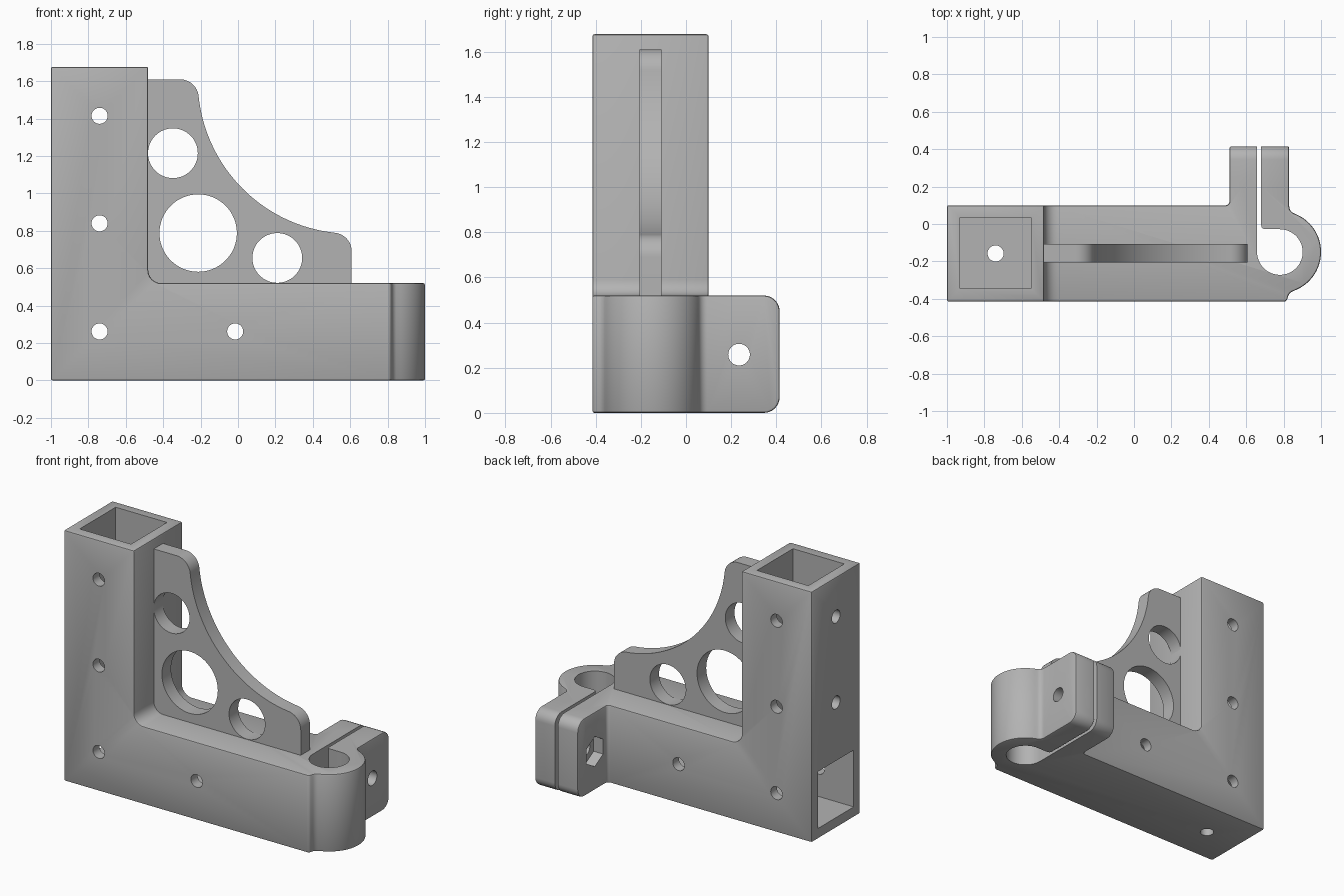
import bpy
import bmesh
from math import sin, cos, tan, pi, radians
from mathutils import Vector

old = bpy.data.objects.get("Cube")
if old:
    bpy.data.objects.remove(old)

grey = bpy.data.materials.new("grey plastic")
grey.use_nodes = True
grey.diffuse_color = (0.45, 0.45, 0.45, 1)
grey.node_tree.nodes["Principled BSDF"].inputs["Base Color"].default_value = (0.45, 0.45, 0.45, 1)


def arc(cx, cy, r, start, end, steps=24):
    angles = [radians(start + (end - start) * i / steps) for i in range(steps + 1)]
    return [(cx + r * cos(a), cy + r * sin(a)) for a in angles]


def rounded(corners, steps=6):
    """Outline through corners (x, y[, radius]) with round fillets."""
    out = []
    for i, c in enumerate(corners):
        p = Vector(c[:2])
        r = c[2] if len(c) > 2 else 0
        if r == 0:
            out.append(tuple(p))
            continue
        a = (Vector(corners[i - 1][:2]) - p).normalized()
        b = (Vector(corners[(i + 1) % len(corners)][:2]) - p).normalized()
        half = a.angle(b) / 2
        centre = p + (a + b).normalized() * r / sin(half)
        s, e = p + a * r / tan(half) - centre, p + b * r / tan(half) - centre
        for k in range(steps + 1):
            t = k / steps
            d = s * sin((1 - t) * (pi - 2 * half)) + e * sin(t * (pi - 2 * half))
            out.append(tuple(centre + d.normalized() * r))
    return out


def extrude(name, outline, axis, low, high):
    """Prism of a 2D outline along one axis; the other two keep their order."""
    place = {"x": lambda u, v, w: (w, u, v),
             "y": lambda u, v, w: (u, w, v),
             "z": lambda u, v, w: (u, v, w)}[axis]
    bm = bmesh.new()
    face = bm.faces.new([bm.verts.new(place(u, v, low)) for u, v in outline])
    new = bmesh.ops.extrude_face_region(bm, geom=[face])["geom"]
    # the starting face stays behind as the far cap only if it is rebuilt
    move = Vector(place(0, 0, high - low))
    bmesh.ops.translate(bm, vec=move, verts=[g for g in new if isinstance(g, bmesh.types.BMVert)])
    bmesh.ops.holes_fill(bm, edges=[e for e in bm.edges if e.is_boundary])
    bmesh.ops.recalc_face_normals(bm, faces=bm.faces)
    mesh = bpy.data.meshes.new(name)
    bm.to_mesh(mesh)
    bm.free()
    mesh.materials.append(grey)
    obj = bpy.data.objects.new(name, mesh)
    bpy.context.collection.objects.link(obj)
    return obj


def apply(obj, mod):
    bpy.context.view_layer.objects.active = obj
    bpy.ops.object.modifier_apply(modifier=mod.name)


def combine(obj, other, operation="DIFFERENCE"):
    mod = obj.modifiers.new("combine", "BOOLEAN")
    mod.operation = operation
    mod.solver = "EXACT"
    mod.object = other
    apply(obj, mod)
    bpy.data.objects.remove(other)


def drill(obj, axis, u, v, r, low, high, sides=32, turn=0):
    outline = arc(u, v, r, turn, turn + 360, sides)[:-1]
    combine(obj, extrude("drill", outline, axis, low, high))


def box_cut(obj, x, y, z):
    combine(obj, extrude("pocket", [(x[0], y[0]), (x[1], y[0]), (x[1], y[1]), (x[0], y[1])], "z", *z))


FRONT, BACK, TAB = -0.415, 0.1, 0.415
ARM, TOP, POST = 0.52, 1.677, -0.48
MID = (FRONT + BACK) / 2
RING = (0.78, -0.15)

# Body: L-shaped front outline, trimmed by the plan and by the rounded tab ends
body = extrude("bracket_body", rounded([
    (-1.1, -0.1), (1.1, -0.1), (1.1, ARM), (POST, ARM, 0.07), (POST, TOP), (-1.1, TOP)]), "y", -0.6, 0.6)
plan = rounded([(-1, FRONT), (0.815, FRONT, 0.02), (0.83, -0.368, 0.04),
                *arc(*RING, 0.22, -66, 66, 30),
                (0.83, 0.068, 0.04), (0.83, 0.5), (0.51, 0.5), (0.51, BACK, 0.02), (-1, BACK)])
combine(body, extrude("plan", plan, "z", -1, 2), "INTERSECT")
side = rounded([(-1, 0), (TAB, 0, 0.07), (TAB, ARM, 0.07), (0.2, ARM), (0.2, 3), (-1, 3)])
combine(body, extrude("side", side, "x", -2, 2), "INTERSECT")

# Softened outer edges
soft = body.modifiers.new("soft_edges", "BEVEL")
soft.width = 0.01
soft.segments = 2
soft.angle_limit = radians(40)
soft.use_clamp_overlap = False
apply(body, soft)

# Square tube sockets from the top and from the end
box_cut(body, (-0.93, -0.55), (-0.345, 0.035), (ARM, 2))
box_cut(body, (-1.2, 0.33), (-0.345, 0.035), (0.07, 0.45))

# Clamp bore with its slit
bore = arc(*RING, 0.122, -180, 90, 36)
bore += [(0.7, -0.028), (0.684, -0.022), (0.68, -0.008), (0.68, 0.6), (0.658, 0.6)]
combine(body, extrude("bore", bore, "z", -0.5, 1))

# Screw holes
for x, z in [(-0.74, 1.415), (-0.74, 0.84), (-0.74, 0.262), (-0.015, 0.262)]:
    drill(body, "y", x, z, 0.043, -1, 1)
for z in (1.415, 0.84):
    drill(body, "x", MID, z, 0.043, -1.2, -0.8)
drill(body, "z", -0.74, MID, 0.043, -0.2, 1)

# Clamp bolt hole and hexagonal nut pocket
drill(body, "x", 0.235, 0.258, 0.048, 0.4, 1.2)
drill(body, "x", 0.235, 0.258, 0.1, 0.4, 0.58, 6, 30)

# Gusset: rounded ends joined by a concave sweep, with lightening holes
web = [(POST - 0.03, ARM - 0.03), (0.608, ARM - 0.03)]
web += arc(0.508, 0.69, 0.1, 0, 83, 12)
web += arc(0.605, 1.605, 0.82, 263.5, 186.5, 40)
web += arc(-0.31, 1.51, 0.1, 7, 90, 12)
web += [(POST - 0.03, 1.61)]
gusset = extrude("gusset", web, "y", -0.205, -0.108)
for x, z, r in [(-0.348, 1.215, 0.133), (-0.213, 0.788, 0.207), (0.21, 0.655, 0.133)]:
    drill(gusset, "y", x, z, r, -1, 1, 64)

# Smooth round surfaces, sharp edges kept
for obj in (body, gusset):
    bpy.ops.object.select_all(action="DESELECT")
    obj.select_set(True)
    bpy.context.view_layer.objects.active = obj
    bpy.ops.object.shade_smooth_by_angle(angle=radians(30))
